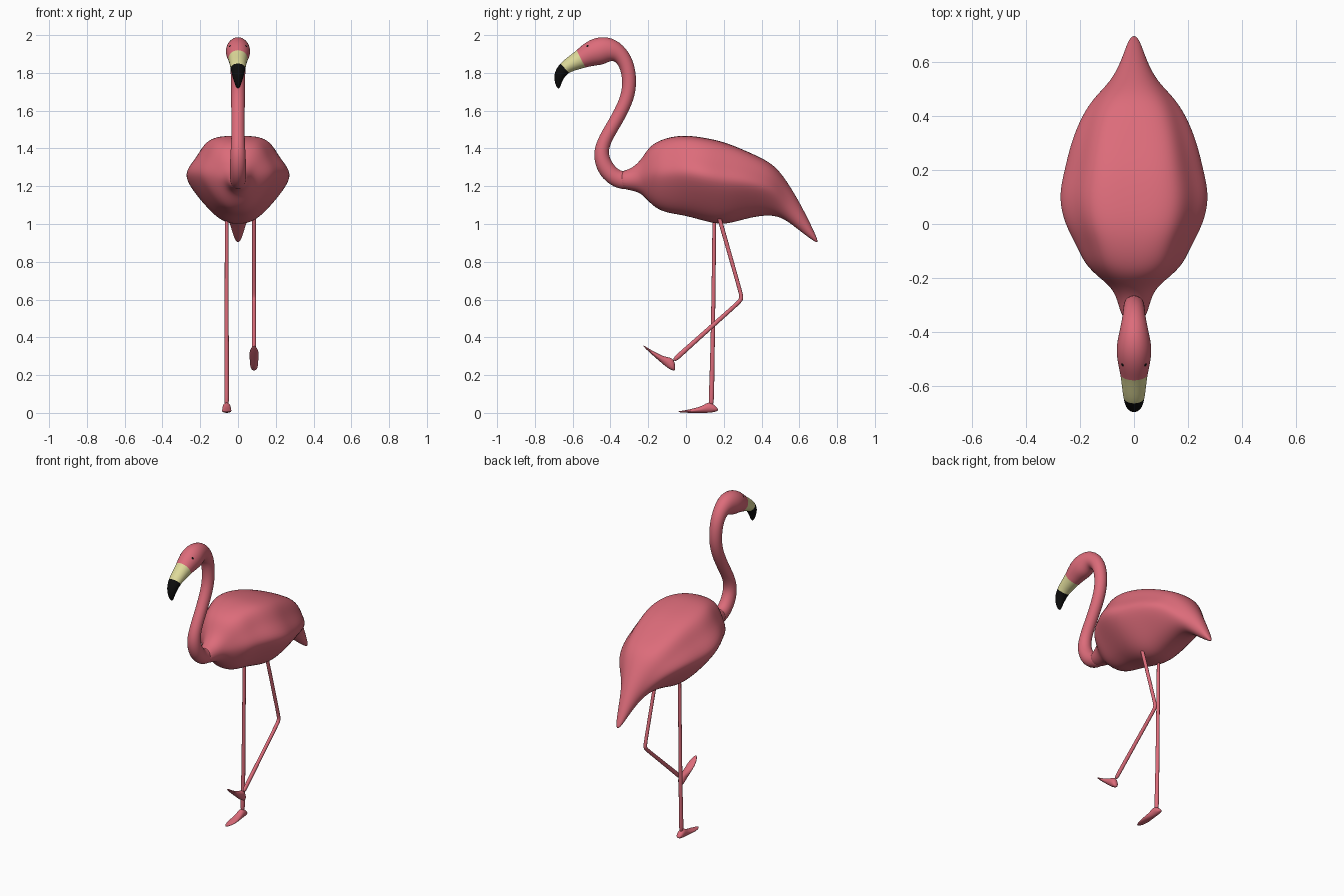
import bpy, bmesh, math
from mathutils import Vector, Matrix

cube = bpy.data.objects.get("Cube")
if cube:
    bpy.data.objects.remove(cube, do_unlink=True)


def material(name, color):
    mat = bpy.data.materials.new(name)
    mat.use_nodes = True
    mat.diffuse_color = (*color, 1)
    mat.node_tree.nodes["Principled BSDF"].inputs["Base Color"].default_value = (*color, 1)
    return mat


pink = material("feather pink", (0.72, 0.15, 0.195))
cream = material("bill cream", (0.73, 0.70, 0.32))
black = material("bill black", (0.004, 0.004, 0.004))


def loft(name, rings, materials=(pink,), band_rule=None, matrix=None):
    """Skin closed rings of points, cap both ends and smooth the result."""
    bm = bmesh.new()
    loops = [[bm.verts.new(point) for point in ring] for ring in rings]
    count = len(rings[0])
    for band, (first, second) in enumerate(zip(loops, loops[1:])):
        for i in range(count):
            j = (i + 1) % count
            face = bm.faces.new((first[i], first[j], second[j], second[i]))
            face.material_index = band_rule(band) if band_rule else 0
    bm.faces.new(loops[0])
    last_cap = bm.faces.new(loops[-1])
    last_cap.material_index = band_rule(len(rings)) if band_rule else 0
    bmesh.ops.recalc_face_normals(bm, faces=bm.faces)
    for face in bm.faces:
        face.smooth = True
    if matrix:
        bm.transform(matrix)
    mesh = bpy.data.meshes.new(name)
    bm.to_mesh(mesh)
    bm.free()
    for mat in materials:
        mesh.materials.append(mat)
    obj = bpy.data.objects.new(name, mesh)
    bpy.context.collection.objects.link(obj)
    smoothing = obj.modifiers.new("smoothing", 'SUBSURF')
    smoothing.levels = smoothing.render_levels = 2
    return obj


def tube_rings(path, x=0.0, sides=12):
    """Elliptical rings square to a path of (y, z, half depth, half width)."""
    swell = 6 / (4 + 2 * math.cos(math.tau / sides))
    rings = []
    for i, (y, z, depth, width) in enumerate(path):
        before, after = path[max(i - 1, 0)], path[min(i + 1, len(path) - 1)]
        along = Vector((0, after[0] - before[0], after[1] - before[1])).normalized()
        across = Vector((0, -along.z, along.y))
        center = Vector((x, y, z))
        rings.append([center
                      + Vector((math.cos(a) * width * swell, 0, 0))
                      + across * math.sin(a) * depth * swell
                      for a in (math.tau * k / sides for k in range(sides))])
    return rings


# Half outline of the body, top centre to bottom centre: (width share, height share)
OUTLINE = [(0, 1), (.3, 1), (.54, .97), (.68, .88), (.79, .75), (1, .59),
           (.95, .46), (.66, .23), (.41, .07), (.18, 0), (0, 0)]


def body_ring(y, bottom, top, width, roundness):
    half = []
    for i, (u, v) in enumerate(OUTLINE):
        a = math.pi * i / (len(OUTLINE) - 1)
        u += (math.sin(a) - u) * roundness
        v += (0.5 + math.cos(a) / 2 - v) * roundness
        half.append((u * width * 1.04, bottom + (top - bottom) * v))
    points = half + [(-x, z) for x, z in half[-2:0:-1]]
    return [(x, y, z) for x, z in points]


# Body and tail: y, bottom, top, half width, roundness
body_sections = [
    (-.36, 1.19, 1.28, .04, 1), (-.3, 1.18, 1.285, .055, 1),
    (-.24, 1.165, 1.335, .075, 1), (-.2, 1.12, 1.405, .125, .6),
    (-.15, 1.075, 1.44, .18, .3), (-.08, 1.055, 1.462, .21, .1),
    (0, 1.045, 1.47, .255, 0), (.1, 1.015, 1.457, .278, 0),
    (.2, .993, 1.435, .255, 0), (.3, 1.025, 1.395, .232, 0),
    (.4, 1.045, 1.35, .192, .2), (.47, 1.045, 1.31, .145, .5),
    (.53, 1.02, 1.235, .083, 1), (.6, .965, 1.118, .048, 1),
    (.66, .92, 1.0, .028, 1), (.698, .897, .915, .01, 1)]
loft("body_and_tail", [body_ring(*section) for section in body_sections])

# Neck, head and bill in one sweep: y, z, half depth, half width
neck = [(y, z, r, min(r, .042)) for y, z, r in (
    (-.27, 1.235, .05), (-.35, 1.226, .048), (-.412, 1.272, .047),
    (-.443, 1.33, .043), (-.45, 1.385, .039), (-.43, 1.45, .035),
    (-.372, 1.543, .035), (-.318, 1.645, .036), (-.297, 1.73, .037),
    (-.306, 1.83, .039), (-.345, 1.9, .045))]
head = [(-.4, 1.925, .066, .054), (-.46, 1.917, .076, .067), (-.515, 1.897, .064, .06)]
bill = [(-.555, 1.874, .051, .05), (-.6, 1.852, .041, .045),
        (-.645, 1.826, .034, .039), (-.671, 1.79, .03, .032),
        (-.678, 1.75, .019, .02), (-.674, 1.716, .006, .008)]
bill_start = len(neck) + len(head)


def bill_color(band):
    if band < bill_start:
        return 0
    return 1 if band < bill_start + 2 else 2


loft("neck_head_and_bill", tube_rings(neck + head + bill), (pink, cream, black), bill_color)

# Eyes
for side, x in (("left", .036), ("right", -.036)):
    bpy.ops.mesh.primitive_uv_sphere_add(segments=12, ring_count=8, radius=.012,
                                         location=(x, -.518, 1.937))
    eye = bpy.context.object
    eye.name = side + "_eye"
    eye.data.materials.append(black)
    bpy.ops.object.shade_smooth()

# Legs: the right one stands, the left one is folded at the knee
RIGHT_X, LEFT_X = -.06, .085
standing = [(.15, 1.1, .01, .01), (.148, .8, .01, .01), (.142, .4, .011, .011),
            (.136, .12, .013, .012), (.132, .03, .015, .013)]
folded = [(.155, 1.1, .011, .01), (.18, 1.02, .011, .01), (.288, .64, .01, .01),
          (.298, .603, .012, .011), (.268, .575, .011, .01),
          (-.01, .328, .012, .011), (-.068, .274, .015, .012)]
loft("right_leg", tube_rings(standing, RIGHT_X, 8))
loft("left_leg", tube_rings(folded, LEFT_X, 8))

# Feet: one flat leaf shape, y, bottom, top, half width
foot_sections = [(.17, .012, .022, .008), (.152, .004, .042, .02), (.12, 0, .062, .021),
                 (.088, 0, .036, .022), (.03, 0, .021, .026), (-.015, .001, .012, .018),
                 (-.04, .004, .009, .004)]
foot_rings = [body_ring(*section, 1) for section in foot_sections]
heel = Vector((0, .165, .015))
lifted = (Matrix.Translation((LEFT_X, -.065, .228))
          @ Matrix.Rotation(math.radians(-41), 4, 'X') @ Matrix.Translation(-heel))
loft("right_foot", foot_rings, matrix=Matrix.Translation((RIGHT_X, 0, 0)))
loft("left_foot", foot_rings, matrix=lifted)
